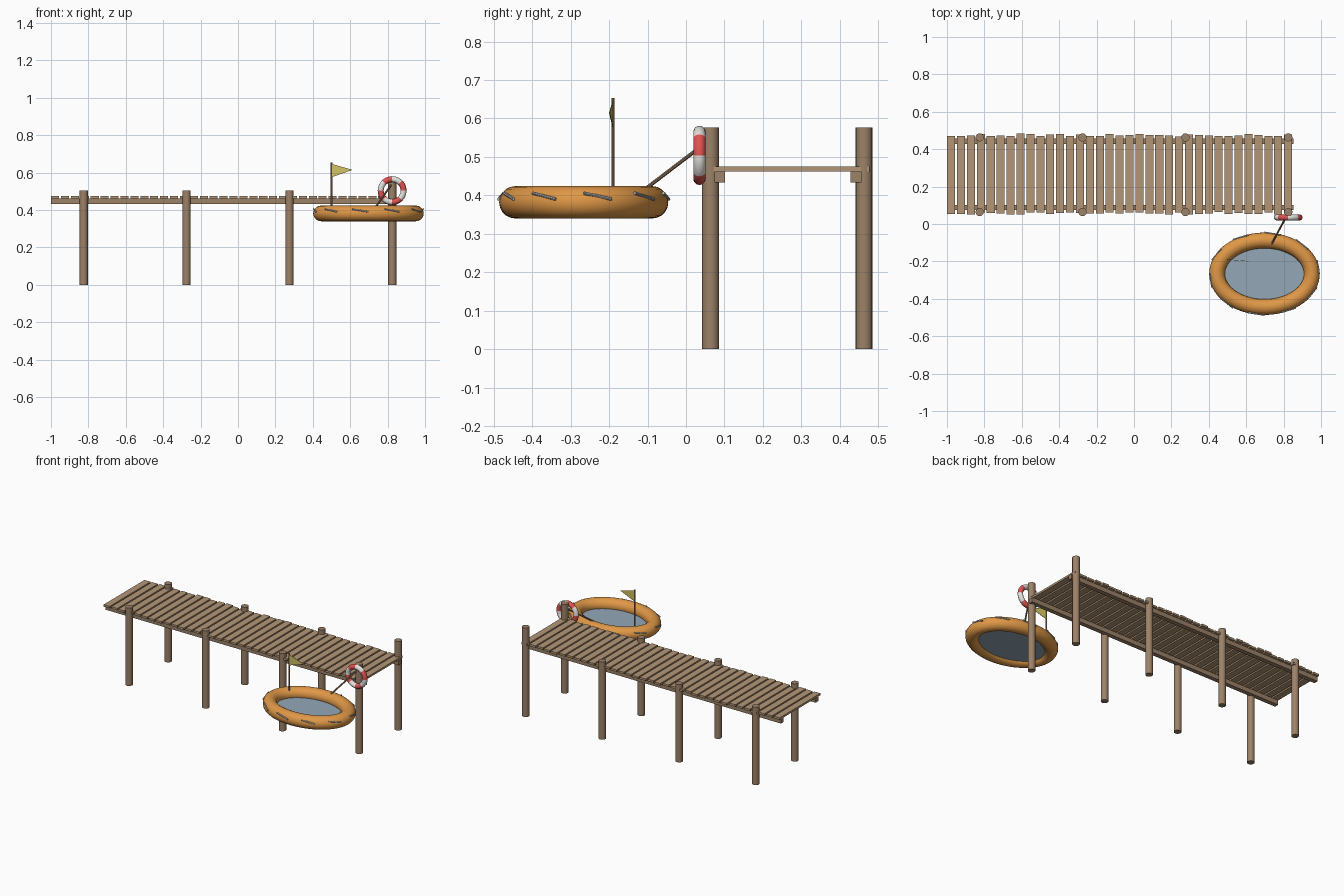
import bpy, bmesh, math, random
from mathutils import Vector, Matrix

random.seed(4)
if "Cube" in bpy.data.objects:
    bpy.data.objects.remove(bpy.data.objects["Cube"])


def material(name, srgb):
    rgb = [(c / 255) ** 2.2 for c in srgb] + [1]
    m = bpy.data.materials.new(name)
    m.use_nodes = True
    m.diffuse_color = rgb
    m.node_tree.nodes["Principled BSDF"].inputs["Base Color"].default_value = rgb
    return m


PLANK = material("plank wood", (178, 149, 118))
POST = material("post wood", (155, 129, 104))
ORANGE = material("orange rubber", (222, 150, 72))
FLOOR = material("blue grey floor", (146, 166, 181))
WHITE = material("white", (228, 226, 222))
RED = material("red", (222, 84, 82))
ROPE = material("grey rope", (190, 188, 184))
LINE = material("brown line", (148, 120, 95))
YELLOW = material("flag yellow", (208, 192, 98))


def make(name, bm, mats, smooth=False):
    bmesh.ops.recalc_face_normals(bm, faces=bm.faces)
    me = bpy.data.meshes.new(name)
    bm.to_mesh(me)
    bm.free()
    for m in mats:
        me.materials.append(m)
    ob = bpy.data.objects.new(name, me)
    bpy.context.collection.objects.link(ob)
    if smooth:
        bpy.ops.object.select_all(action="DESELECT")
        ob.select_set(True)
        bpy.context.view_layer.objects.active = ob
        bpy.ops.object.shade_smooth_by_angle(angle=math.radians(40))
    return ob


def add_box(bm, lo, hi):
    lo, hi = Vector(lo), Vector(hi)
    mat = Matrix.Translation((lo + hi) / 2) @ Matrix.Diagonal((*(hi - lo), 1))
    bmesh.ops.create_cube(bm, size=1, matrix=mat)


def add_rod(bm, p, q, r, sides=8):
    p, q = Vector(p), Vector(q)
    d = q - p
    mat = Matrix.Translation((p + q) / 2) @ d.to_track_quat("Z", "Y").to_matrix().to_4x4()
    bmesh.ops.create_cone(bm, cap_ends=True, segments=sides, radius1=r, radius2=r,
                          depth=d.length, matrix=mat)


def ring_point(a, b, t, out, up):
    """Point offset outwards along the normal of an ellipse."""
    n = Vector((b * math.cos(t), a * math.sin(t), 0)).normalized()
    return Vector((a * math.cos(t), b * math.sin(t), up)) + n * out


def ring(a, b, r, n, m):
    bm = bmesh.new()
    loops = []
    for i in range(n):
        t = math.tau * i / n
        loops.append([bm.verts.new(ring_point(a, b, t, r * math.cos(math.tau * j / m),
                                              r * math.sin(math.tau * j / m)))
                      for j in range(m)])
    for i in range(n):
        p, q = loops[i], loops[(i + 1) % n]
        for j in range(m):
            k = (j + 1) % m
            f = bm.faces.new((p[j], q[j], q[k], p[k]))
            f.material_index = (i * 8 // n) % 2
    return bm


# Deck planks with slightly uneven ends
bm = bmesh.new()
for i in range(35):
    x = -0.978 + i * 0.053
    add_box(bm, (x - 0.0215, 0.055 + random.uniform(-0.006, 0.008), 0.462),
            (x + 0.0215, 0.476 + random.uniform(-0.008, 0.008), 0.475))
make("deck_planks", bm, [PLANK])

# Long beams under the planks
for name, y in (("front_beam", 0.088), ("back_beam", 0.442)):
    bm = bmesh.new()
    add_box(bm, (-1, y - 0.014, 0.433), (0.852, y + 0.014, 0.462))
    make(name, bm, [POST])

# Posts, taller at the outer end
for side, y in (("front", 0.064), ("back", 0.463)):
    for i in range(4):
        x = -0.825 + 0.55 * i
        bm = bmesh.new()
        add_rod(bm, (x, y, 0), (x, y, 0.577 if i == 3 else 0.504), 0.022, 16)
        make(f"{side}_post_{i + 1}", bm, [POST], True)

# Life ring hung on the end post, in eight alternating sectors
bm = ring(0.061, 0.061, 0.016, 48, 14)
bm.transform(Matrix.Translation((0.824, 0.035, 0.504)) @ Matrix.Rotation(math.pi / 2, 4, "X"))
make("life_ring", bm, [RED, WHITE], True)

# Inflatable boat: tube and floor
A, B, R = 0.2535, 0.178, 0.042
boat = Vector((0.6975, -0.266, 0.382))
bm = ring(A, B, R, 64, 20)
for f in bm.faces:
    f.material_index = 0
bm.transform(Matrix.Translation(boat))
make("boat_tube", bm, [ORANGE], True)

bm = bmesh.new()
bmesh.ops.create_cone(bm, cap_ends=True, segments=48, radius1=1, radius2=1, depth=0.012,
                      matrix=Matrix.Translation(boat - Vector((0, 0, 0.018)))
                      @ Matrix.Diagonal((A - 0.015, B - 0.015, 1, 1)))
make("boat_floor", bm, [FLOOR])

# Slanted grab ropes around the tube
bm = bmesh.new()
for i in range(10):
    t = math.radians(36 * i)
    add_rod(bm, boat + ring_point(A, B, t, 0.039, 0.024),
            boat + ring_point(A, B, t + math.radians(18), 0.043, 0.008), 0.0042)
make("grab_ropes", bm, [ROPE], True)

# Mooring line from the boat to the end post
bm = bmesh.new()
add_rod(bm, (0.735, -0.108, 0.415), (0.825, 0.06, 0.543), 0.005)
make("mooring_line", bm, [LINE], True)

# Flag pole and pennant
bm = bmesh.new()
add_rod(bm, (0.5, -0.19, 0.37), (0.5, -0.19, 0.653), 0.0042)
make("flag_pole", bm, [POST], True)

bm = bmesh.new()
flag = [(0.5, -0.19, 0.647), (0.612, -0.199, 0.615), (0.5, -0.19, 0.575)]
near = [bm.verts.new(Vector(p) - Vector((0, 0.001, 0))) for p in flag]
far = [bm.verts.new(Vector(p) + Vector((0, 0.001, 0))) for p in flag]
bm.faces.new(near)
bm.faces.new(far[::-1])
for i in range(3):
    k = (i + 1) % 3
    bm.faces.new((near[i], far[i], far[k], near[k]))
make("pennant", bm, [YELLOW])
